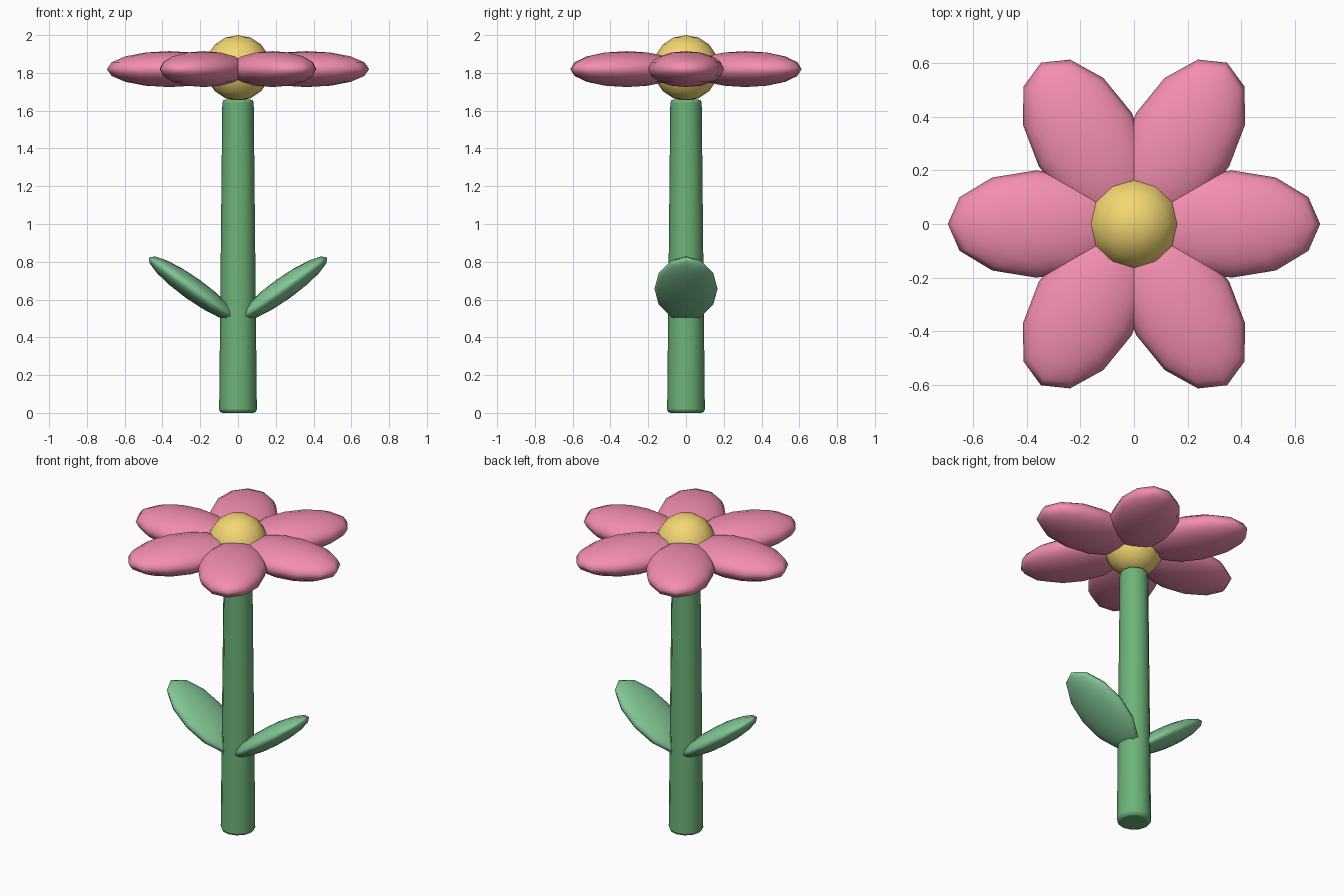
import bpy
from math import radians, cos, sin

if "Cube" in bpy.data.objects:
    bpy.data.objects.remove(bpy.data.objects["Cube"])


def material(name, color):
    m = bpy.data.materials.new(name)
    m.diffuse_color = (*color, 1)
    m.use_nodes = True
    m.node_tree.nodes["Principled BSDF"].inputs["Base Color"].default_value = m.diffuse_color
    return m


PINK = material("petal_pink", (0.90, 0.27, 0.43))
YELLOW = material("center_yellow", (0.90, 0.68, 0.17))
STEM = material("stem_green", (0.15, 0.45, 0.19))
LEAF = material("leaf_green", (0.22, 0.56, 0.30))


def ellipsoid(name, loc, scale, rot, mat):
    bpy.ops.mesh.primitive_uv_sphere_add(segments=12, ring_count=8, radius=1,
                                         location=loc, rotation=rot)
    ob = bpy.context.object
    ob.name = name
    ob.scale = scale
    ob.data.materials.append(mat)
    bpy.ops.object.shade_smooth()
    return ob


# Tapered stem with softened ends
bpy.ops.mesh.primitive_cone_add(vertices=12, radius1=0.1, radius2=0.083,
                                depth=1.66, location=(0, 0, 0.83))
stem = bpy.context.object
stem.name = "stem"
stem.data.materials.append(STEM)
bevel = stem.modifiers.new("soft_ends", 'BEVEL')
bevel.width = 0.018
bevel.segments = 2
bevel.limit_method = 'ANGLE'
bevel.angle_limit = radians(50)
bpy.ops.object.shade_smooth_by_angle(angle=radians(40))

# Flower center
ellipsoid("flower_center", (0, 0, 1.826), (0.174,) * 3, (0, 0, 0), YELLOW)

# Ring of six petals
for i in range(6):
    a = radians(60 * i)
    ellipsoid(f"petal_{i + 1}", (0.363 * cos(a), 0.363 * sin(a), 1.82),
              (0.331, 0.2, 0.095), (0, 0, a), PINK)

# Pair of leaves rising to either side
for side, name in ((1, "leaf_right"), (-1, "leaf_left")):
    ellipsoid(name, (0.24 * side, 0, 0.657), (0.285, 0.167, 0.06),
              (0, -side * radians(35.5), 0), LEAF)
